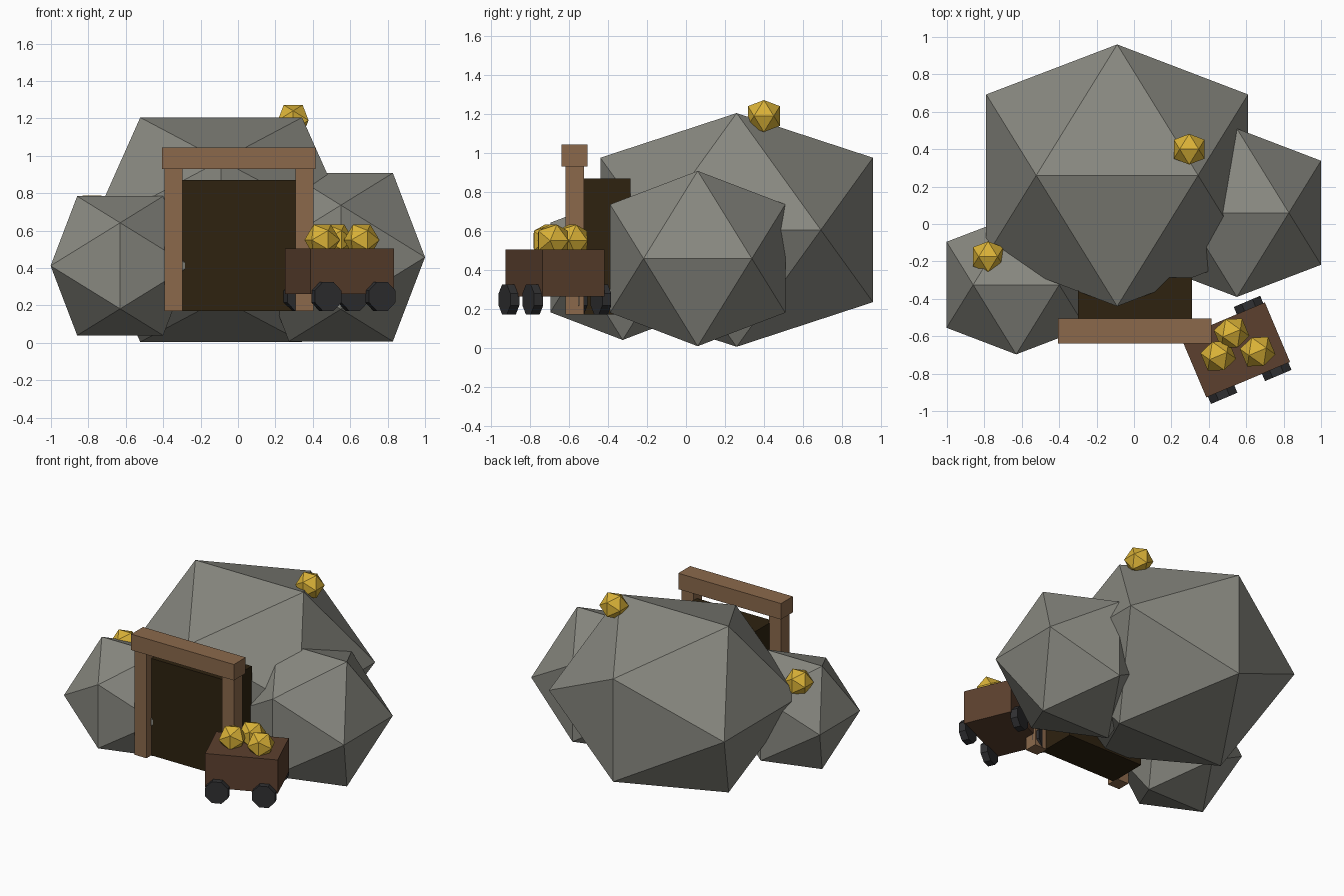
import bpy, bmesh
from math import cos, sin, pi, radians
from mathutils import Matrix, Vector

cube = bpy.data.objects.get("Cube")
if cube:
    bpy.data.objects.remove(cube, do_unlink=True)

PHI = (1 + 5 ** 0.5) / 2


def material(name, rgb):
    linear = [((c / 255 + 0.055) / 1.055) ** 2.4 for c in rgb] + [1]
    mat = bpy.data.materials.new(name)
    mat.use_nodes = True
    mat.diffuse_color = linear
    bsdf = next(n for n in mat.node_tree.nodes if n.type == "BSDF_PRINCIPLED")
    bsdf.inputs["Base Color"].default_value = linear
    return mat


stone = material("grey stone", (136, 136, 128))
timber = material("timber", (139, 105, 75))
shadow = material("tunnel dark brown", (46, 34, 16))
cart_wood = material("cart brown", (92, 64, 46))
iron = material("dark iron", (48, 48, 50))
gold = material("gold", (218, 178, 55))


def finish(name, bm, mat, location, angle=0):
    bmesh.ops.recalc_face_normals(bm, faces=bm.faces)
    mesh = bpy.data.meshes.new(name)
    bm.to_mesh(mesh)
    bm.free()
    mesh.materials.append(mat)
    obj = bpy.data.objects.new(name, mesh)
    obj.location = location
    obj.rotation_euler.z = angle
    bpy.context.collection.objects.link(obj)
    return obj


def nugget(name, location, half, mat, height=None, angle=0):
    """Icosahedron with a level ridge along x at its top and bottom."""
    bm = bmesh.new()
    size = Vector((half, half, height or half)) / PHI
    for a in (-1, 1):
        for b in (-PHI, PHI):
            for p in ((a, 0, b), (0, b, a), (b, a, 0)):
                bm.verts.new([p[i] * size[i] for i in range(3)])
    bmesh.ops.convex_hull(bm, input=bm.verts)
    return finish(name, bm, mat, location, angle)


def box(name, low, high, mat, location=(0, 0, 0), angle=0):
    bm = bmesh.new()
    low, high = Vector(low), Vector(high)
    bmesh.ops.create_cube(bm, size=1)
    bmesh.ops.scale(bm, vec=high - low, verts=bm.verts)
    bmesh.ops.translate(bm, vec=(low + high) / 2, verts=bm.verts)
    return finish(name, bm, mat, location, angle)


# Rock mound
nugget("main_rock", (-0.09, 0.26, 0.605), 0.70, stone, height=0.60)
nugget("left_rock", (0.55, 0.06, 0.458), 0.45, stone)
nugget("right_rock", (-0.63, -0.325, 0.412), 0.372, stone)

# Gold lumps on the rocks
nugget("top_gold", (0.295, 0.40, 1.19), 0.082, gold)
nugget("side_gold", (-0.78, -0.175, 0.706), 0.082, gold)

# Tunnel and timber frame
box("tunnel", (-0.30, -0.565, 0.17), (0.31, -0.285, 0.87), shadow)
for side, x in (("right", -0.345), ("left", 0.355)):
    box(side + "_post", (x - 0.048, -0.62, 0.17), (x + 0.048, -0.525, 0.93), timber)
box("lintel", (-0.405, -0.64, 0.93), (0.415, -0.505, 1.045), timber)

# Cart, turned towards the tunnel
CART = Vector((0.543, -0.673, 0))
TURN = 0.4


def on_cart(x, y, z):
    return CART + Matrix.Rotation(TURN, 3, "Z") @ Vector((x, y, z))


box("cart_body", (-0.243, -0.173, 0.262), (0.243, 0.173, 0.505), cart_wood, CART, TURN)

for end, x in (("rear", -0.157), ("front", 0.157)):
    for side, y in (("right", -0.19), ("left", 0.19)):
        bm = bmesh.new()
        bmesh.ops.create_cone(bm, cap_ends=True, segments=8, radius1=0.083,
                              radius2=0.083, depth=0.05,
                              matrix=Matrix.Rotation(pi / 2, 4, "X")
                              @ Matrix.Rotation(pi / 8, 4, "Z"))
        # Keep a flat facet at the top of each wheel
        top = max(v.co.z for v in bm.verts)
        if sum(v.co.z > top - 0.001 for v in bm.verts) < 4:
            bmesh.ops.rotate(bm, verts=bm.verts, matrix=Matrix.Rotation(pi / 8, 3, "Y"))
        finish(f"{end}_{side}_wheel", bm, iron, on_cart(x, y, 0.248), TURN)

# Gold load
for i, (x, y) in enumerate(((0.015, 0.09), (0.105, -0.055), (-0.098, 0.006))):
    nugget(f"cart_gold_{i + 1}", on_cart(x, y, 0.55), 0.082, gold, angle=TURN)
